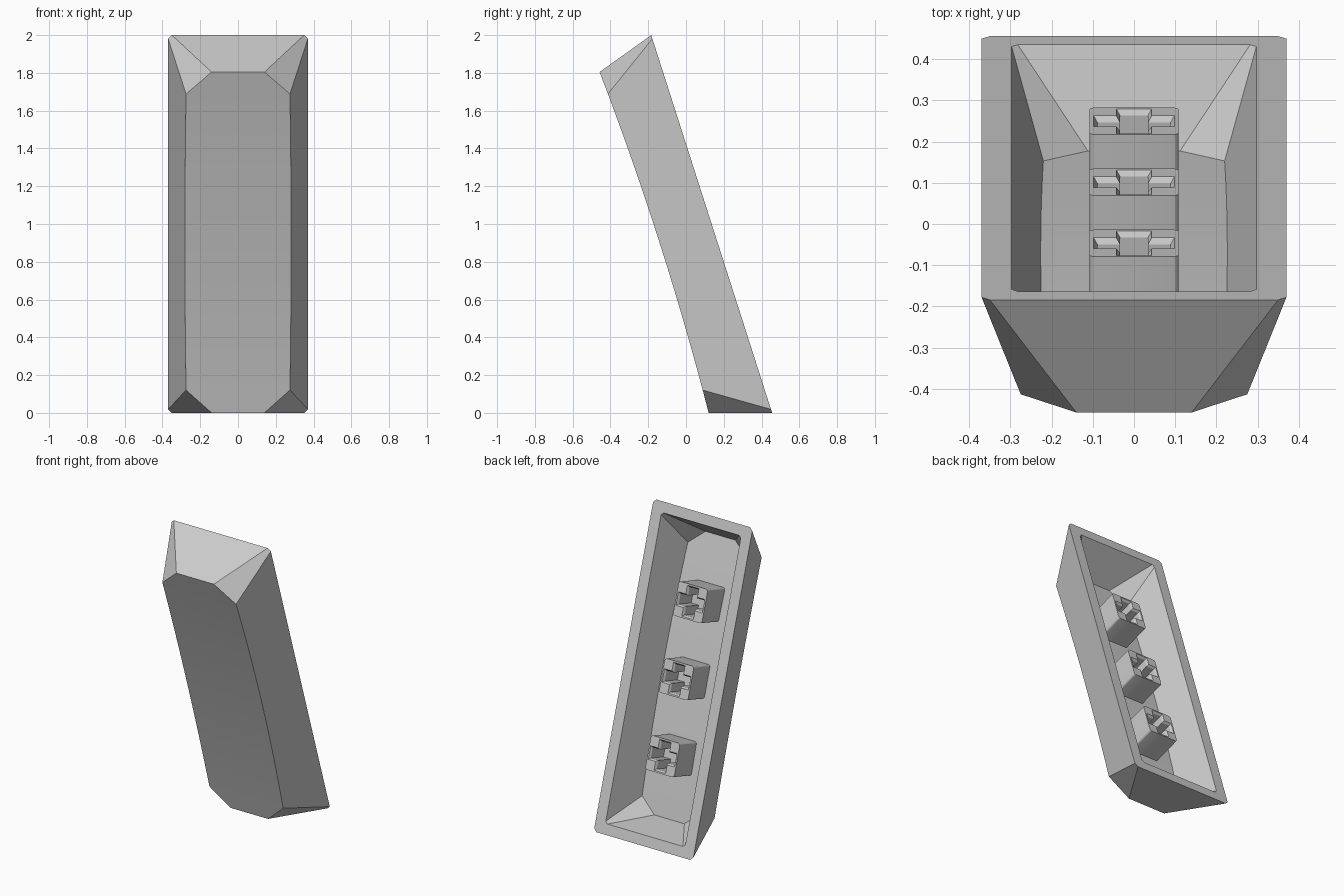
import bpy, bmesh, math
from mathutils import Matrix, Vector

if "Cube" in bpy.data.objects:
    bpy.data.objects.remove(bpy.data.objects["Cube"])

# Local frame: x across, u along the length, w from the open rim to the dished top
LENGTH = 2.1
MID = LENGTH / 2
U = Vector((0, -0.64, 2.0)).normalized()
W = Vector((0, U.y and -U.z, U.y))
FRAME = Matrix(((1, 0, 0, 0), (0, U.y, W.y, 0.456), (0, U.z, W.z, 0), (0, 0, 0, 1)))

grey = bpy.data.materials.new("light_grey")
grey.diffuse_color = (0.6, 0.6, 0.6, 1)
grey.use_nodes = True
grey.node_tree.nodes["Principled BSDF"].inputs["Base Color"].default_value = grey.diffuse_color


def finish(bm, name):
    bmesh.ops.recalc_face_normals(bm, faces=bm.faces[:])
    bm.transform(FRAME)
    me = bpy.data.meshes.new(name)
    bm.to_mesh(me)
    bm.free()
    me.materials.append(grey)
    ob = bpy.data.objects.new(name, me)
    bpy.context.collection.objects.link(ob)
    bpy.context.view_layer.objects.active = ob
    ob.select_set(True)
    bpy.ops.object.shade_smooth_by_angle(angle=math.radians(20))
    ob.select_set(False)


def skin(bm, rim_x, rim_u, chamfer, end_x, end_u, side_x, side_u, depth, dish, steps=20):
    """Tapered tray with cut corners and a dished floor; returns its rim loop."""
    def floor_w(u):
        return depth - dish * (1 - (u / end_u) ** 2)

    corner_w = floor_w(side_u)

    def vert(x, u, w):
        return bm.verts.new((x, MID + u, w))

    rim = [vert(x, u, 0) for x, u in (
        (rim_x, -rim_u + chamfer), (rim_x, rim_u - chamfer),
        (rim_x - chamfer, rim_u), (chamfer - rim_x, rim_u),
        (-rim_x, rim_u - chamfer), (-rim_x, chamfer - rim_u),
        (chamfer - rim_x, -rim_u), (rim_x - chamfer, -rim_u))]
    cols = {}
    for s in (1, -1):
        col = [vert(s * end_x, -end_u, depth)]
        for i in range(steps + 1):
            u = -side_u + 2 * side_u * i / steps
            w = floor_w(u)
            col.append(vert(s * (rim_x + (side_x - rim_x) * w / corner_w), u, w))
        col.append(vert(s * end_x, end_u, depth))
        cols[s] = col
    r, l = cols[1], cols[-1]
    new = bm.faces.new
    # long sides, ends and cut corners
    new([rim[0], rim[1]] + r[-2:0:-1])
    new([rim[4], rim[5]] + l[1:-1])
    new((rim[2], rim[3], l[-1], r[-1]))
    new((rim[6], rim[7], r[0], l[0]))
    new((rim[1], rim[2], r[-1], r[-2]))
    new((rim[3], rim[4], l[-2], l[-1]))
    new((rim[5], rim[6], l[0], l[1]))
    new((rim[7], rim[0], r[1], r[0]))
    # dished floor
    for i in range(len(r) - 1):
        new((r[i], r[i + 1], l[i + 1], l[i]))
    return rim


# Hollow cap: outer skin, inner skin and the flat rim between them
bm = bmesh.new()
outer = skin(bm, 0.37, MID, 0.02, 0.14, 0.947, 0.275, 0.823, 0.32, 0.027)
inner = skin(bm, 0.297, 0.982, 0.015, 0.112, 0.895, 0.22, 0.80, 0.243, 0.025)
for i in range(8):
    j = (i + 1) % 8
    bm.faces.new((outer[i], outer[j], inner[j], inner[i]))
finish(bm, "cap_shell")


def loop(bm, pts, w):
    vs = [bm.verts.new((x, u, w)) for x, u in pts]
    es = [bm.edges.new((vs[i], vs[(i + 1) % len(vs)])) for i in range(len(vs))]
    return vs, es


def bridge(bm, a, b):
    for i in range(len(a)):
        j = (i + 1) % len(a)
        bm.faces.new((a[i], a[j], b[j], b[i]))


def rounded_square(h, rad):
    pts = []
    for q in range(4):
        for k in range(4):
            a = math.pi / 2 * (q + k / 3)
            cx = (h - rad) * (1 if q in (0, 3) else -1)
            cu = (h - rad) * (1 if q < 2 else -1)
            pts.append((cx + rad * math.cos(a), cu + rad * math.sin(a)))
    return pts


def cross(arm, half):
    quarter = [(arm, -half), (arm, half), (half, half)]
    pts = []
    for _ in range(4):
        pts += quarter
        quarter = [(-u, x) for x, u in quarter]
    return pts


# Three square stems with cross-shaped sockets
for n, du in enumerate((-0.486, 0, 0.486)):
    bm = bmesh.new()
    body, body_e = loop(bm, rounded_square(0.108, 0.015), 0.036)
    mouth, mouth_e = loop(bm, cross(0.098, 0.043), 0.036)
    bmesh.ops.triangle_fill(bm, edges=body_e + mouth_e, use_beauty=True)
    base, _ = loop(bm, rounded_square(0.108, 0.015), 0.25)
    throat, _ = loop(bm, cross(0.089, 0.034), 0.05)
    pit, _ = loop(bm, cross(0.089, 0.034), 0.19)
    bridge(bm, body, base)
    bridge(bm, mouth, throat)
    bridge(bm, throat, pit)
    bm.faces.new(pit)
    bm.faces.new(base)
    bmesh.ops.translate(bm, verts=bm.verts[:], vec=(0, MID + du, 0))
    finish(bm, "stem_%d" % (n + 1))
